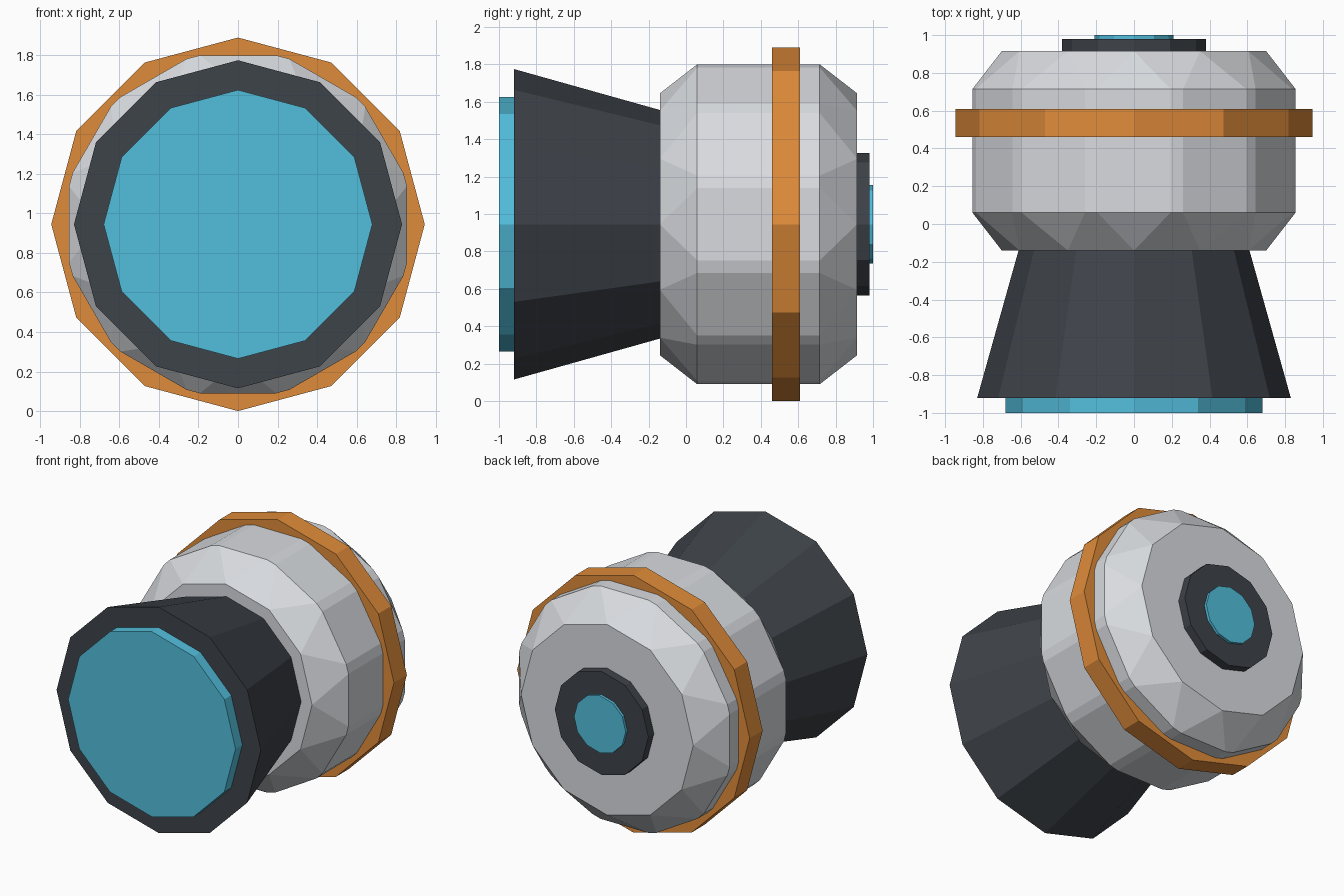
import bpy
import math

default_cube = bpy.data.objects.get("Cube")
if default_cube:
    bpy.data.objects.remove(default_cube, do_unlink=True)

SIDES = 12
AXIS_HEIGHT = 0.945


def make_material(name, rgb):
    mat = bpy.data.materials.new(name)
    mat.use_nodes = True
    mat.diffuse_color = (*rgb, 1)
    mat.node_tree.nodes["Principled BSDF"].inputs["Base Color"].default_value = (*rgb, 1)
    return mat


grey = make_material("light_grey", (0.69, 0.71, 0.74))
dark = make_material("charcoal", (0.048, 0.056, 0.067))
orange = make_material("orange", (0.74, 0.26, 0.042))
cyan = make_material("cyan", (0.085, 0.52, 0.72))


def drum(name, mat, front, back, front_radius, back_radius=None):
    """Flat-shaded twelve-sided drum lying along y, from front to back."""
    if back_radius is None:
        back_radius = front_radius
    # The cone's local +z is turned to -y, so its bottom is the back end
    bpy.ops.mesh.primitive_cone_add(
        vertices=SIDES, radius1=back_radius, radius2=front_radius,
        depth=back - front, location=(0, (front + back) / 2, AXIS_HEIGHT),
        rotation=(math.pi / 2, 0, 0))
    obj = bpy.context.object
    obj.name = name
    obj.data.name = name
    obj.data.materials.append(mat)
    return obj


# Main housing, every edge chamfered including the long ones
body = drum("body", grey, -0.14, 0.915, 0.907)
chamfer = body.modifiers.new("chamfer", "BEVEL")
chamfer.width = 0.2
chamfer.segments = 1
chamfer.limit_method = "NONE"
chamfer.use_clamp_overlap = False

# Band around the housing
drum("band", orange, 0.46, 0.61, 0.945)

# Flared hood and its lens at the front
drum("front_hood", dark, -0.92, -0.10, 0.83, 0.60)
drum("front_lens", cyan, -1.0, -0.90, 0.68)

# Round cap with a small light at the back
drum("rear_cap", dark, 0.89, 0.98, 0.38)
drum("rear_light", cyan, 0.95, 1.0, 0.21)
